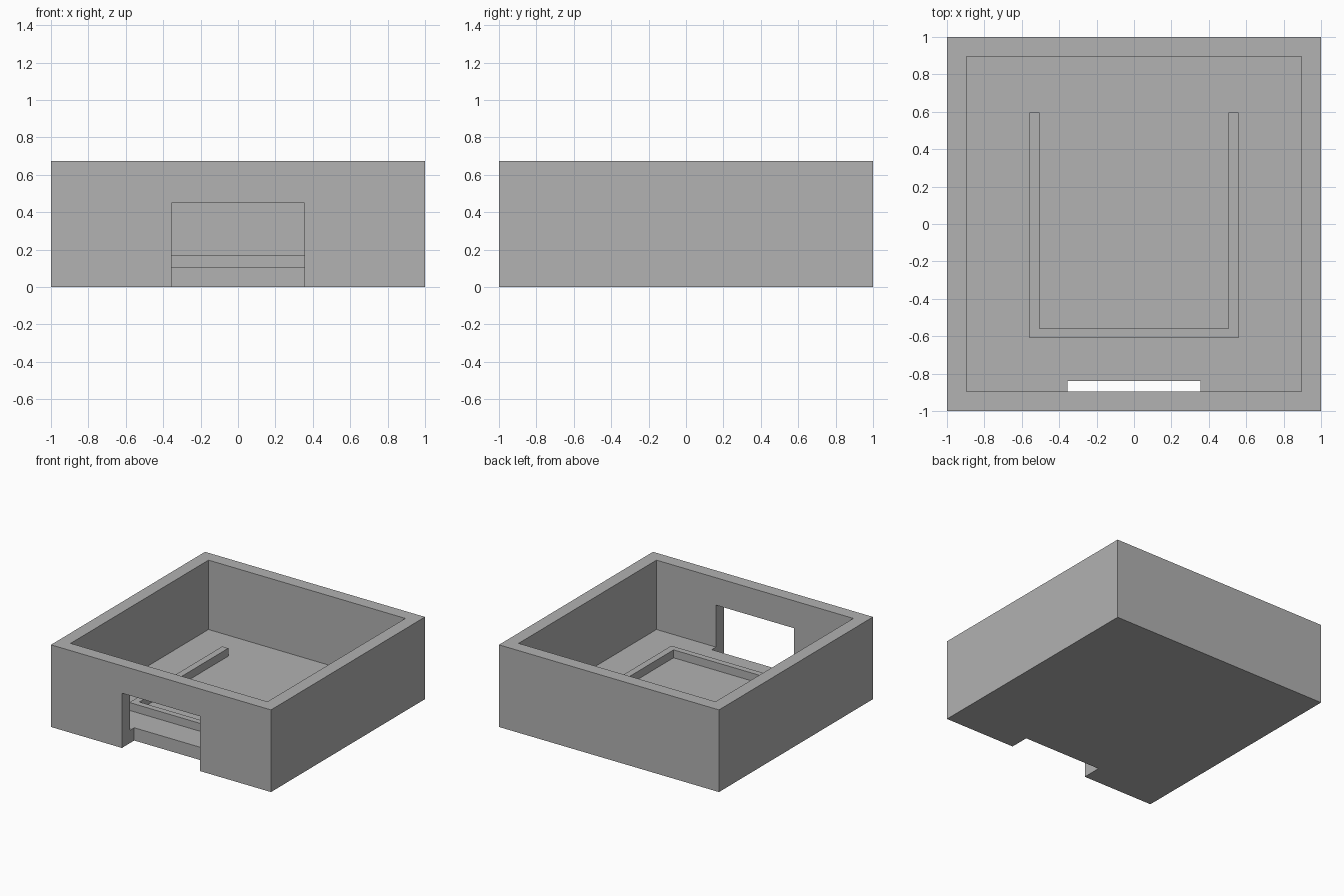
import bpy
import bmesh

cube = bpy.data.objects.get("Cube")
if cube:
    bpy.data.objects.remove(cube, do_unlink=True)

HEIGHT = 0.675   # outer height of the tray
INNER = 0.895    # half width of the cavity
FLOOR = 0.105    # floor thickness
RAIL_TOP = 0.17

grey = bpy.data.materials.new("plain grey")
grey.use_nodes = True
grey.diffuse_color = (0.445, 0.445, 0.445, 1)
grey.node_tree.nodes["Principled BSDF"].inputs["Base Color"].default_value = grey.diffuse_color


def prism(name, outline, bottom, top):
    """Extrude a flat outline upward into a solid."""
    bm = bmesh.new()
    base = bm.faces.new([bm.verts.new((x, y, bottom)) for x, y in outline])
    rise = bmesh.ops.extrude_face_region(bm, geom=[base], use_keep_orig=True)
    verts = [v for v in rise["geom"] if isinstance(v, bmesh.types.BMVert)]
    bmesh.ops.translate(bm, verts=verts, vec=(0, 0, top - bottom))
    bmesh.ops.recalc_face_normals(bm, faces=bm.faces)
    mesh = bpy.data.meshes.new(name)
    bm.to_mesh(mesh)
    bm.free()
    mesh.materials.append(grey)
    obj = bpy.data.objects.new(name, mesh)
    bpy.context.collection.objects.link(obj)
    return obj


def rect(x, y0, y1):
    return [(-x, y0), (x, y0), (x, y1), (-x, y1)]


def cut(target, cutter):
    """Subtract the cutter and keep it hidden as a helper."""
    mod = target.modifiers.new(cutter.name, 'BOOLEAN')
    mod.operation = 'DIFFERENCE'
    mod.solver = 'EXACT'
    mod.object = cutter
    cutter.hide_render = True
    cutter.hide_set(True)
    cutter.display_type = 'WIRE'


# Open tray with a front doorway that also notches the floor
tray = prism("tray", rect(1, -1, 1), 0, HEIGHT)
cut(tray, prism("cavity_cutter", rect(INNER, -INNER, INNER), FLOOR, HEIGHT + 0.2))
cut(tray, prism("doorway_cutter", rect(0.355, -1.2, -0.84), -0.2, 0.45))

# Raised U-shaped rail on the floor, open toward the back
half = [(0.56, -0.61), (0.56, 0.595), (0.505, 0.595), (0.505, -0.56)]
prism("floor_rail", half + [(-x, y) for x, y in reversed(half)], FLOOR, RAIL_TOP)
